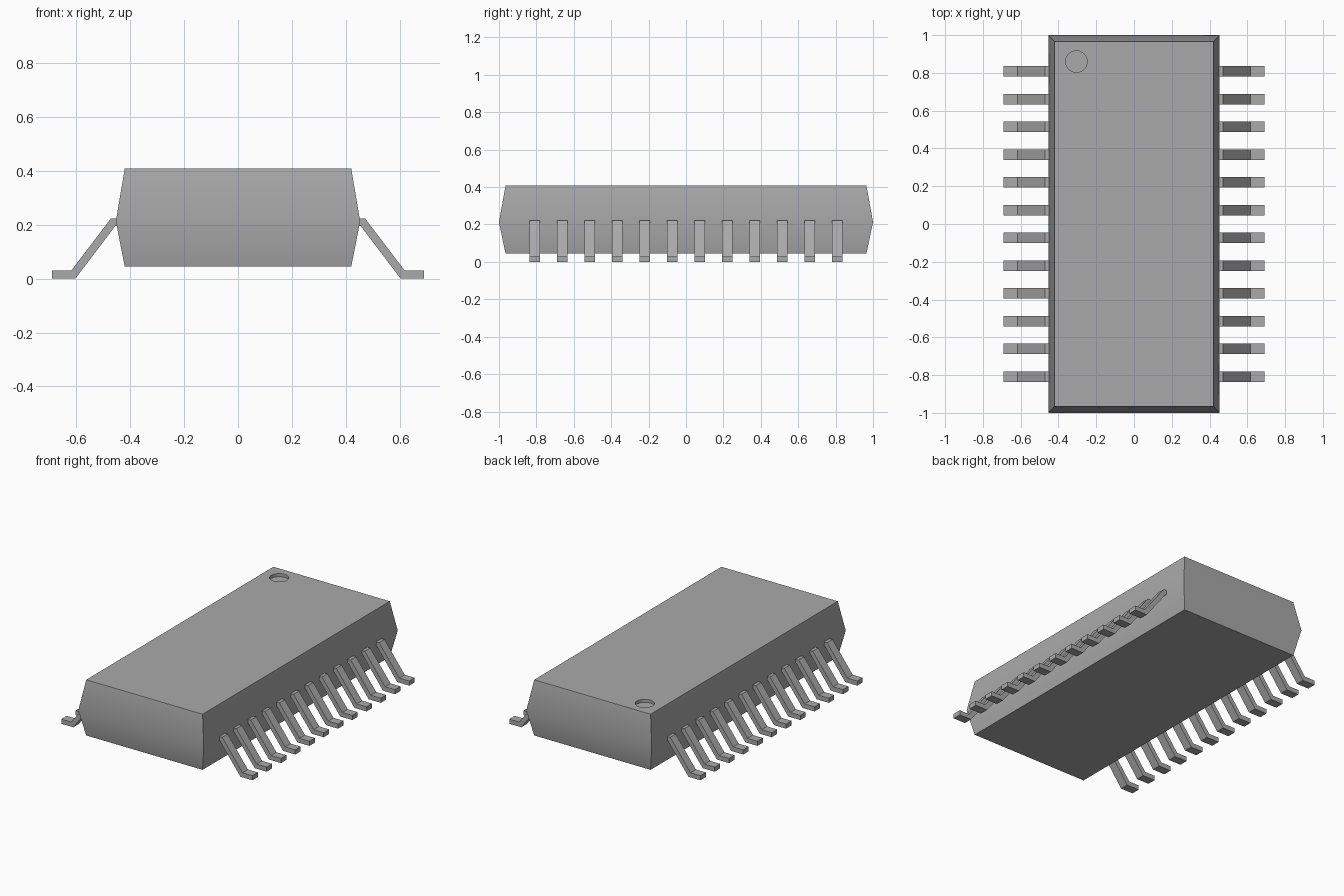
import bpy, bmesh, math

cube = bpy.data.objects.get("Cube")
if cube:
    bpy.data.objects.remove(cube, do_unlink=True)

grey = bpy.data.materials.new("plain_grey")
grey.use_nodes = True
grey.diffuse_color = (0.4, 0.4, 0.4, 1)
grey.node_tree.nodes["Principled BSDF"].inputs["Base Color"].default_value = (0.4, 0.4, 0.4, 1)


def finish(bm, name, smooth_angle=None):
    bmesh.ops.recalc_face_normals(bm, faces=bm.faces[:])
    mesh = bpy.data.meshes.new(name)
    bm.to_mesh(mesh)
    bm.free()
    mesh.materials.append(grey)
    obj = bpy.data.objects.new(name, mesh)
    bpy.context.collection.objects.link(obj)
    if smooth_angle:
        bpy.ops.object.select_all(action='DESELECT')
        obj.select_set(True)
        bpy.context.view_layer.objects.active = obj
        bpy.ops.object.shade_smooth_by_angle(angle=math.radians(smooth_angle))
    return obj


def loop_edges(bm, verts):
    return [bm.edges.new((v, verts[(i + 1) % len(verts)])) for i, v in enumerate(verts)]


def bridge(bm, low, high):
    n = len(low)
    for i in range(n):
        j = (i + 1) % n
        bm.faces.new((low[i], low[j], high[j], high[i]))


# Package body: a block that bulges to a ridge at mid height
bm = bmesh.new()
rings = []
for hx, hy, z in ((0.42, 0.965, 0.045), (0.453, 1.0, 0.212), (0.42, 0.965, 0.408)):
    rings.append([bm.verts.new((sx * hx, sy * hy, z))
                  for sx, sy in ((-1, -1), (1, -1), (1, 1), (-1, 1))])
bm.faces.new(rings[0])
bridge(bm, rings[0], rings[1])
bridge(bm, rings[1], rings[2])

# Round orientation dimple sunk into the top
SIDES = 32
dimple = []
for z in (0.408, 0.388):
    dimple.append([bm.verts.new((-0.305 + 0.057 * math.cos(math.tau * i / SIDES),
                                 0.86 + 0.057 * math.sin(math.tau * i / SIDES), z))
                   for i in range(SIDES)])
rim = loop_edges(bm, dimple[0])
outline = [bm.edges.get((rings[2][i], rings[2][(i + 1) % 4])) for i in range(4)]
bmesh.ops.triangle_fill(bm, edges=rim + outline, use_beauty=True, normal=(0, 0, 1))
bridge(bm, dimple[0], dimple[1])
bm.faces.new(dimple[1])
finish(bm, "package_body", 30)

# Gull-wing pins: one bent strip profile, extruded and repeated on both sides
PROFILE = ((0.43, 0.222), (0.472, 0.222), (0.618, 0.03), (0.69, 0.03),
           (0.69, 0.0), (0.603, 0.0), (0.455, 0.195), (0.43, 0.195))
PINS, PITCH, HALF_WIDTH = 12, 0.147, 0.028
for side, label in ((1, "left"), (-1, "right")):
    for k in range(PINS):
        y = (k - (PINS - 1) / 2) * PITCH
        bm = bmesh.new()
        near, far = [[bm.verts.new((side * x, y + dy, z)) for x, z in PROFILE]
                     for dy in (-HALF_WIDTH, HALF_WIDTH)]
        bm.faces.new(near)
        bm.faces.new(far)
        bridge(bm, near, far)
        finish(bm, f"{label}_pin_{k + 1}")
